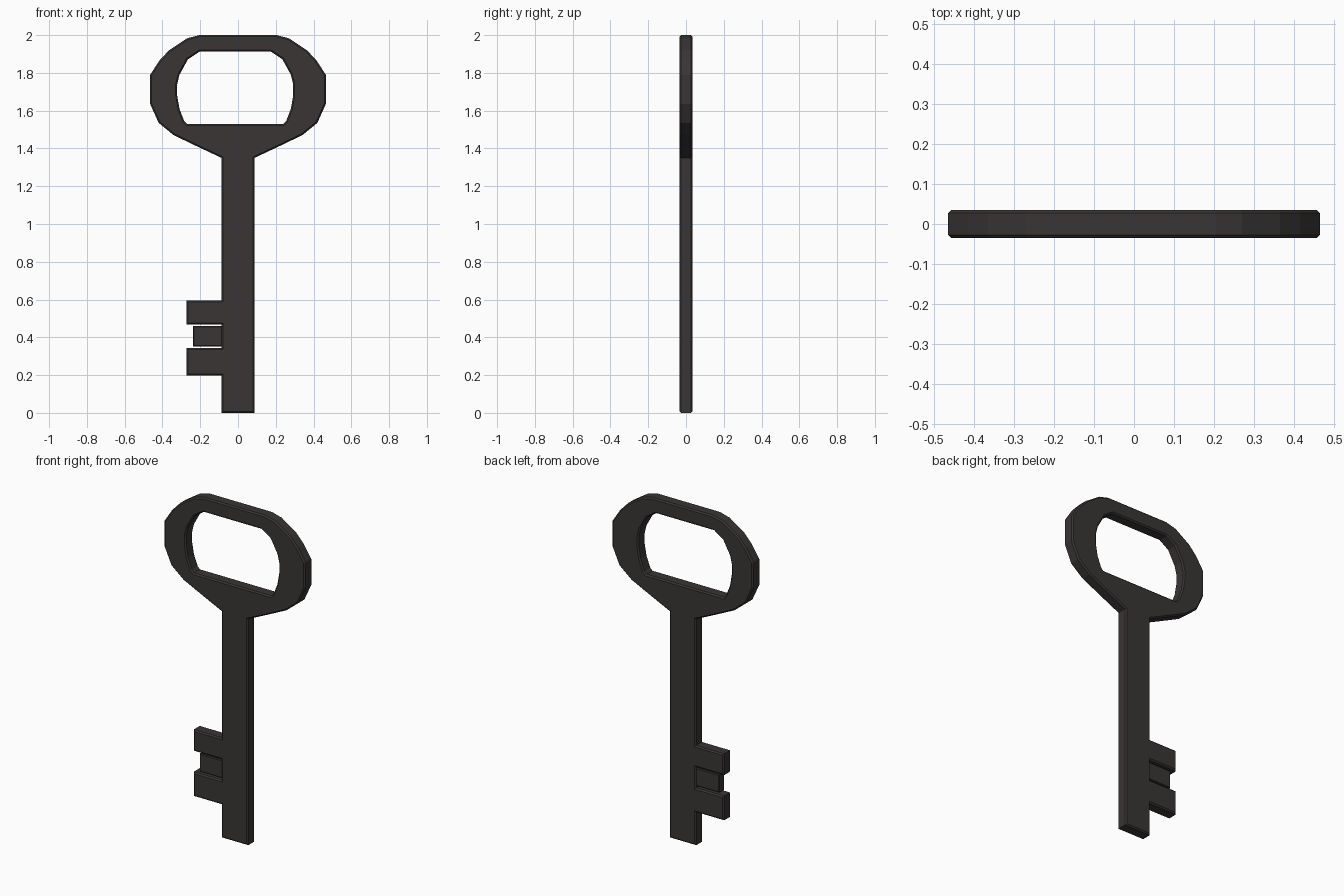
import bpy, bmesh
from mathutils import Vector

if "Cube" in bpy.data.objects:
    bpy.data.objects.remove(bpy.data.objects["Cube"])

iron = bpy.data.materials.new("dark_iron")
iron.diffuse_color = (0.042, 0.035, 0.035, 1)
iron.use_nodes = True
iron.node_tree.nodes["Principled BSDF"].inputs["Base Color"].default_value = iron.diffuse_color


def inset(pts, d):
    """Move a closed outline d to its left, with mitred corners."""
    out = []
    for i, p in enumerate(pts):
        p, a, b = Vector(p), Vector(pts[i - 1]), Vector(pts[(i + 1) % len(pts)])
        u, v = (p - a).normalized(), (b - p).normalized()
        n1, n2 = Vector((-u.y, u.x)), Vector((-v.y, v.x))
        out.append(p + (n1 + n2) * d / (1 + n1.dot(n2)))
    return out


def plate(name, loops, half, bevel):
    """Flat plate in the xz plane with chamfered rims; holes run clockwise."""
    bm = bmesh.new()
    caps = {-1: [], 1: []}
    for pts in loops:
        small = inset(pts, bevel)
        rings = [[bm.verts.new((p[0], y, p[1])) for p in ring] for ring, y in
                 ((small, -half), (pts, bevel - half), (pts, half - bevel), (small, half))]
        n = len(pts)
        for r, s in zip(rings, rings[1:]):
            for i in range(n):
                j = (i + 1) % n
                bm.faces.new((r[i], r[j], s[j], s[i]))
        for side, ring in ((-1, rings[0]), (1, rings[3])):
            caps[side] += [bm.edges.get((ring[i], ring[(i + 1) % n])) for i in range(n)]
    for side, edges in caps.items():
        bmesh.ops.triangle_fill(bm, edges=edges, use_beauty=True, normal=(0, side, 0))
    bmesh.ops.recalc_face_normals(bm, faces=bm.faces)
    me = bpy.data.meshes.new(name)
    bm.to_mesh(me)
    bm.free()
    me.materials.append(iron)
    ob = bpy.data.objects.new(name, me)
    bpy.context.collection.objects.link(ob)
    return ob


# Key blank: bow, shaft and the two long teeth in one outline
S, T = 0.087, -0.272
bow = [(S, 1.35), (0.215, 1.41), (0.34, 1.47), (0.42, 1.535), (0.465, 1.635),
       (0.465, 1.79), (0.415, 1.867), (0.365, 1.92), (0.27, 1.983), (0.205, 2.0)]
teeth = [(-S, 0.595), (T, 0.595), (T, 0.468), (-S, 0.468),
         (-S, 0.343), (T, 0.343), (T, 0.198), (-S, 0.198)]
outline = [(S, 0)] + bow + [(-x, z) for x, z in reversed(bow)] + teeth + [(-S, 0)]

# Finger hole, slightly off centre
right = [(0.255, 1.53), (0.27, 1.545), (0.295, 1.61), (0.307, 1.68),
         (0.307, 1.74), (0.295, 1.79), (0.25, 1.872), (0.19, 1.912)]
hole = right + [(-x, z) for x, z in reversed(right)]
hole = [(x - 0.015, z) for x, z in reversed(hole)]
plate("key_body", [outline, hole], 0.035, 0.008)

# Thinner middle tooth
plate("middle_tooth", [[(-0.237, 0.352), (-0.08, 0.352), (-0.08, 0.459), (-0.237, 0.459)]],
      0.025, 0.004)
